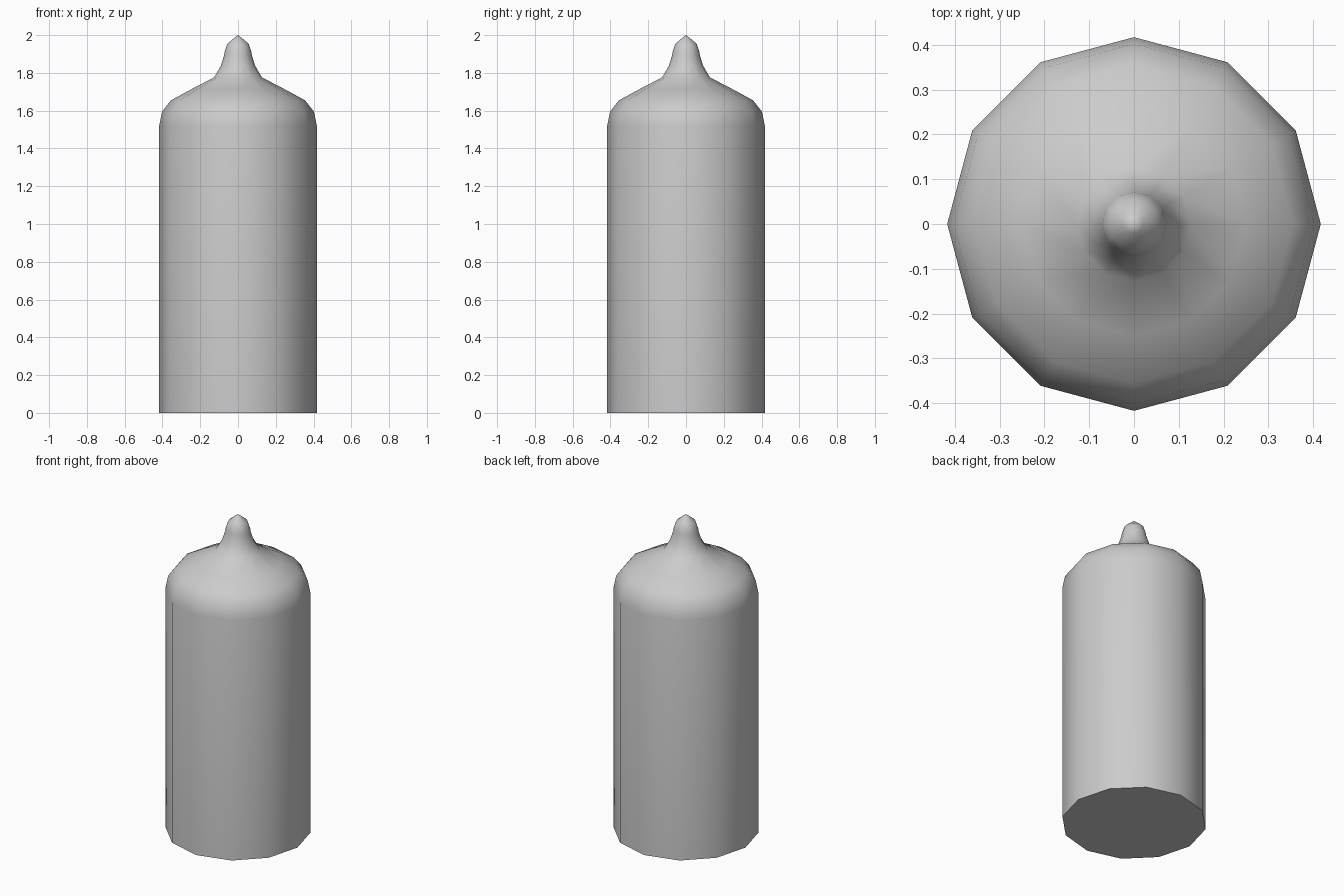
import bpy, bmesh, math

if "Cube" in bpy.data.objects:
    bpy.data.objects.remove(bpy.data.objects["Cube"])

SIDES = 12
# Outline as (radius, height), from base to nozzle
PROFILE = [(0.417, 0), (0.417, 1.52), (0.402, 1.595), (0.355, 1.655),
           (0.25, 1.712), (0.127, 1.776), (0.092, 1.835), (0.074, 1.89),
           (0.071, 1.91), (0.056, 1.955), (0.021, 1.984)]

bm = bmesh.new()
rings = []
for r, z in PROFILE:
    rings.append([bm.verts.new((r * math.cos(math.tau * i / SIDES),
                                r * math.sin(math.tau * i / SIDES), z))
                  for i in range(SIDES)])

# Side walls, shoulder and nozzle
for low, high in zip(rings, rings[1:]):
    for i in range(SIDES):
        j = (i + 1) % SIDES
        bm.faces.new((low[i], low[j], high[j], high[i]))

# Pointed tip and flat base
tip = bm.verts.new((0, 0, 2))
for i in range(SIDES):
    bm.faces.new((rings[-1][i], rings[-1][(i + 1) % SIDES], tip))
bm.faces.new(rings[0][::-1])

mesh = bpy.data.meshes.new("bottle_body")
bm.to_mesh(mesh)
bm.free()
body = bpy.data.objects.new("bottle_body", mesh)
bpy.context.collection.objects.link(body)

# Smooth shading with a crisp base edge
bpy.context.view_layer.objects.active = body
body.select_set(True)
bpy.ops.object.shade_smooth_by_angle(angle=math.radians(50))
